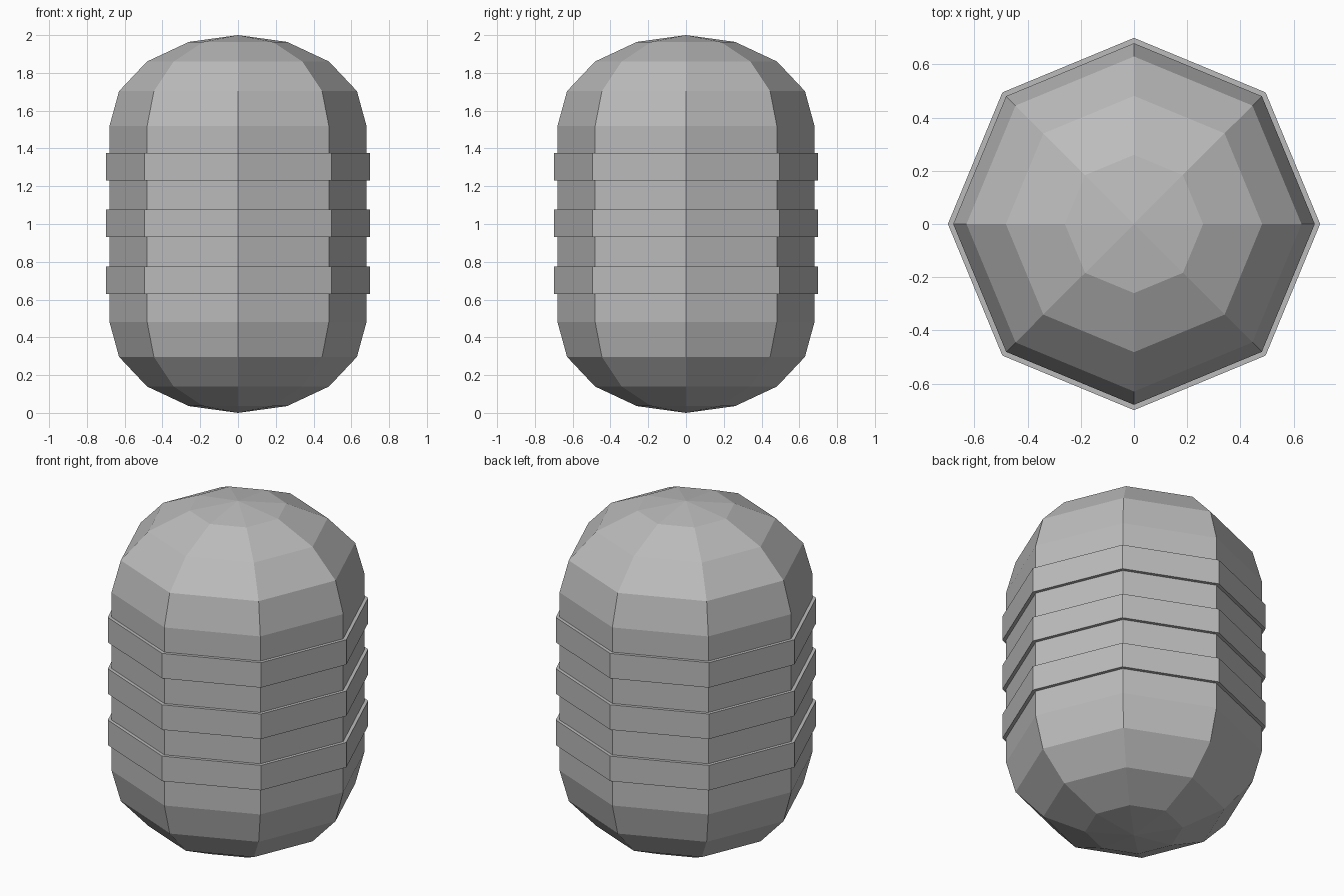
import bpy
import bmesh
from math import cos, sin, tau

cube = bpy.data.objects.get("Cube")
if cube:
    bpy.data.objects.remove(cube, do_unlink=True)

SIDES = 8
MIDDLE = 1.0  # height of the symmetry plane

grey = bpy.data.materials.new("plain grey")
grey.use_nodes = True
colour = (0.5, 0.5, 0.5, 1)
grey.diffuse_color = colour
grey.node_tree.nodes["Principled BSDF"].inputs["Base Color"].default_value = colour


def lathe(name, profile, closed=False):
    """Turn (radius, height) points around z into a flat-faced solid."""
    bm = bmesh.new()
    rings = []
    for radius, z in profile:
        count = SIDES if radius > 0 else 1
        rings.append([bm.verts.new((radius * cos(tau * i / SIDES),
                                    radius * sin(tau * i / SIDES), z))
                      for i in range(count)])
    pairs = list(zip(rings, rings[1:]))
    if closed:
        pairs.append((rings[-1], rings[0]))
    for low, high in pairs:
        for i in range(SIDES):
            j = (i + 1) % SIDES
            corners = [low[i % len(low)], low[j % len(low)],
                       high[j % len(high)], high[i % len(high)]]
            bm.faces.new(list(dict.fromkeys(corners)))
    bmesh.ops.recalc_face_normals(bm, faces=bm.faces[:])
    mesh = bpy.data.meshes.new(name)
    bm.to_mesh(mesh)
    bm.free()
    mesh.materials.append(grey)
    obj = bpy.data.objects.new(name, mesh)
    bpy.context.collection.objects.link(obj)
    return obj


# Capsule body: rounded lower end mirrored to the upper end
lower = [(0, 0), (0.26, 0.036), (0.482, 0.14), (0.63, 0.297), (0.68, 0.48)]
upper = [(r, 2 * MIDDLE - z) for r, z in reversed(lower)]
lathe("capsule_body", lower + upper)

# Three raised bands around the straight section
for label, offset in (("lower", -0.297), ("middle", 0.003), ("upper", 0.303)):
    z0 = MIDDLE + offset - 0.073
    z1 = z0 + 0.146
    lathe(label + "_band", [(0.66, z0), (0.70, z0), (0.70, z1), (0.66, z1)], closed=True)
